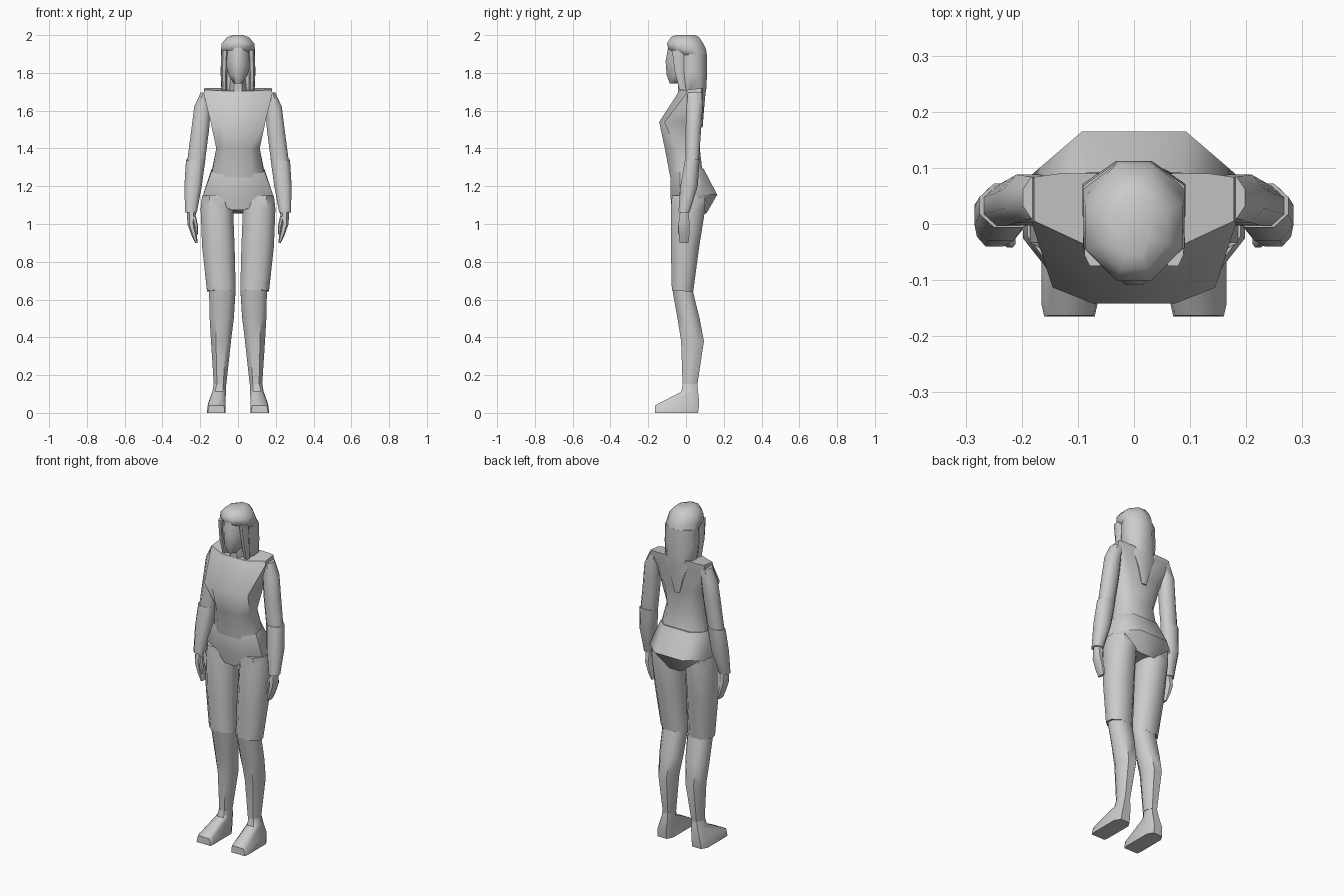
import bpy, bmesh, math

grey = bpy.data.materials.new("plain_grey")
grey.diffuse_color = (0.6, 0.6, 0.6, 1)


def ring(z, cx, hw, yf, yb, front=0.5, back=0.5, tilt=0.0, sag=0.0, s1=0.3, s2=0.7):
    """Eight-sided section; tilt raises the back, sag lowers the middle."""
    d = yb - yf
    pts = [(-front, 0), (front, 0), (1, s1), (1, s2),
           (back, 1), (-back, 1), (-1, s2), (-1, s1)]
    return [(cx + hw * u, yf + d * v, z + tilt * v - sag * (1 - abs(u))) for u, v in pts]


def loft(name, rings, mirror=False, angle=50):
    bm = bmesh.new()
    rows = [[bm.verts.new(p) for p in r] for r in rings]
    n = len(rows[0])
    for a, b in zip(rows, rows[1:]):
        for i in range(n):
            j = (i + 1) % n
            bm.faces.new((a[i], a[j], b[j], b[i]))
    bm.faces.new(rows[0][::-1])
    bm.faces.new(rows[-1])
    bmesh.ops.recalc_face_normals(bm, faces=bm.faces)
    me = bpy.data.meshes.new(name)
    bm.to_mesh(me)
    bm.free()
    me.materials.append(grey)
    ob = bpy.data.objects.new(name, me)
    bpy.context.collection.objects.link(ob)
    if mirror:
        ob.modifiers.new("mirror", 'MIRROR').use_mirror_merge = False
    bpy.ops.object.select_all(action='DESELECT')
    ob.select_set(True)
    bpy.context.view_layer.objects.active = ob
    bpy.ops.object.shade_smooth_by_angle(angle=math.radians(angle))
    return ob


# Torso: broad flat back, fuller chest, narrow waist
loft("torso", [
    ring(1.25, 0, 0.138, -0.083, 0.085, 0.55, 0.6, tilt=0.05, sag=0.01),
    ring(1.40, 0, 0.115, -0.112, 0.073, 0.55, 0.6),
    ring(1.54, 0, 0.145, -0.142, 0.080, 0.5, 0.6, s1=0.13, s2=0.8),
    ring(1.69, 0, 0.182, -0.045, 0.088, 0.45, 0.75, s1=0.35, s2=0.95),
    ring(1.705, 0, 0.178, -0.04, 0.09, 0.45, 0.75, tilt=0.015, s1=0.35, s2=0.95)])

# Pelvis: V-shaped lower edge, full at the back
loft("pelvis", [
    ring(1.135, 0, 0.172, -0.075, 0.108, 0.18, 0.2, tilt=-0.02, sag=0.075),
    ring(1.155, 0, 0.185, -0.083, 0.165, 0.5, 0.5, s1=0.2, s2=0.68),
    ring(1.27, 0, 0.140, -0.083, 0.092, 0.55, 0.6, tilt=0.03, sag=0.012)])

# Legs
loft("thighs", [
    ring(0.65, 0.088, 0.076, -0.075, 0.038, tilt=-0.01),
    ring(0.88, 0.104, 0.086, -0.080, 0.070),
    ring(1.08, 0.112, 0.086, -0.080, 0.102),
    ring(1.15, 0.112, 0.078, -0.074, 0.100)], True)
loft("shins", [
    ring(0.15, 0.095, 0.033, -0.018, 0.060),
    ring(0.38, 0.090, 0.053, -0.026, 0.095),
    ring(0.50, 0.086, 0.064, -0.045, 0.072),
    ring(0.652, 0.083, 0.070, -0.072, 0.037, tilt=-0.01)], True)
loft("feet", [
    ring(0.0, 0.115, 0.050, -0.165, 0.064, 0.9, 0.6, s1=0.1, s2=0.85),
    ring(0.04, 0.113, 0.046, -0.163, 0.070, 0.85, 0.6, tilt=0.01, s1=0.1, s2=0.85),
    ring(0.112, 0.100, 0.036, -0.025, 0.064, 0.6, 0.6),
    ring(0.16, 0.096, 0.031, -0.015, 0.059)], True)

# Arms
loft("upper_arms", [
    ring(1.325, 0.222, 0.047, -0.004, 0.068, tilt=0.01),
    ring(1.50, 0.200, 0.047, -0.002, 0.080),
    ring(1.62, 0.188, 0.044, 0.002, 0.088),
    ring(1.695, 0.168, 0.030, 0.010, 0.084)], True)
loft("forearms", [
    ring(1.06, 0.249, 0.031, -0.040, 0.018),
    ring(1.20, 0.238, 0.046, -0.030, 0.062),
    ring(1.335, 0.224, 0.051, -0.006, 0.072, tilt=0.01)], True)
loft("hands", [
    ring(0.90, 0.220, 0.007, -0.034, 0.012),
    ring(0.94, 0.232, 0.014, -0.038, 0.018),
    ring(1.00, 0.248, 0.020, -0.040, 0.020),
    ring(1.065, 0.246, 0.024, -0.032, 0.012)], True)
loft("thumbs", [
    ring(0.945, 0.219, 0.006, -0.041, -0.026),
    ring(0.985, 0.221, 0.010, -0.042, -0.020),
    ring(1.04, 0.232, 0.010, -0.034, -0.010)], True)

# Neck and head
loft("neck", [
    ring(1.68, 0, 0.046, -0.040, 0.060),
    ring(1.80, 0, 0.040, -0.046, 0.050)])
loft("head", [
    ring(1.745, 0, 0.022, -0.086, 0.00, 0.4),
    ring(1.79, 0, 0.052, -0.103, 0.05, 0.3),
    ring(1.86, 0, 0.066, -0.108, 0.07, 0.25),
    ring(1.94, 0, 0.064, -0.094, 0.07, 0.35)], angle=60)

# Hair: crown, long back and a pair of front locks
loft("hair_crown", [
    ring(1.895, 0, 0.090, -0.040, 0.110, 0.6, 0.35),
    ring(1.925, 0, 0.090, -0.092, 0.106, 0.35, 0.35, s1=0.25),
    ring(1.955, 0, 0.086, -0.102, 0.092, 0.35, 0.35, s1=0.3),
    ring(1.988, 0, 0.060, -0.080, 0.070, 0.4, 0.4),
    ring(2.0, 0, 0.026, -0.055, 0.050)], angle=60)
loft("hair_back", [
    ring(1.51, 0, 0.016, 0.080, 0.088),
    ring(1.60, 0, 0.040, 0.076, 0.095),
    ring(1.69, 0, 0.076, 0.050, 0.103, 0.6, 0.4),
    ring(1.71, 0, 0.088, -0.010, 0.107, 0.8, 0.4),
    ring(1.80, 0, 0.092, -0.025, 0.112, 0.8, 0.35),
    ring(1.90, 0, 0.090, -0.030, 0.110, 0.8, 0.35)], angle=60)
loft("hair_locks", [
    ring(1.71, 0.072, 0.014, -0.035, 0.0),
    ring(1.80, 0.074, 0.017, -0.058, -0.01),
    ring(1.92, 0.070, 0.018, -0.075, -0.01)], True)
